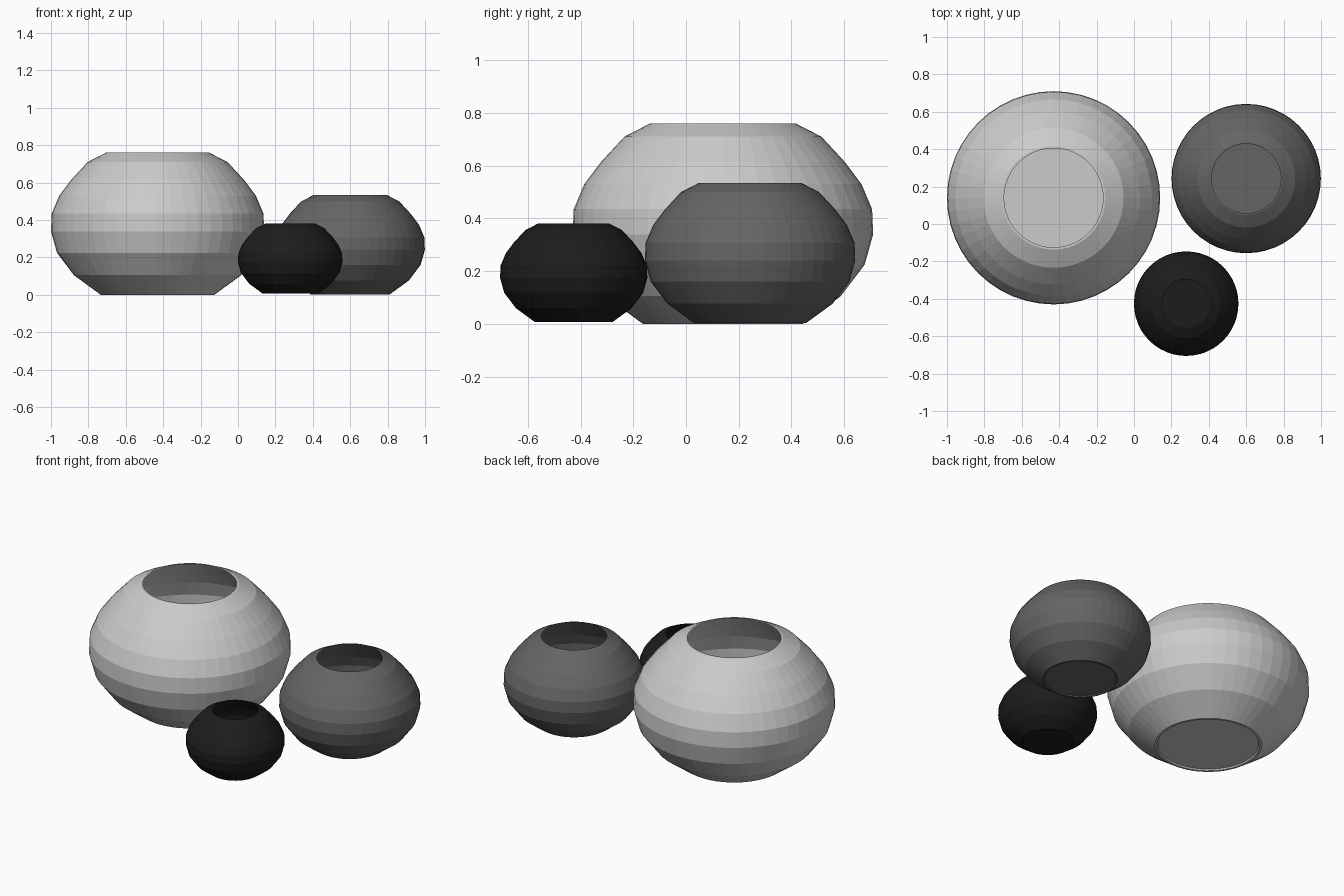
import bpy, bmesh, math

if "Cube" in bpy.data.objects:
    bpy.data.objects.remove(bpy.data.objects["Cube"])

SIDES = 48

# Outer profile (radius, height) of the largest vase, foot to rim
OUTER = [(0.303, 0.0), (0.447, 0.105), (0.538, 0.225), (0.57, 0.34),
         (0.566, 0.435), (0.526, 0.53), (0.462, 0.615), (0.374, 0.71), (0.277, 0.76)]
WALL = 0.012
# Thin inner wall, running from rim down to floor
INNER = [(r - WALL, z) for r, z in reversed(OUTER[1:])]
PROFILE = ([(0.285, 0.008), (0.29, 0.0)] + OUTER + INNER + [(0.305, 0.02)])


def vase(name, x, y, z, scale, grey=None):
    """Lathe the profile into a hollow round vase with a closed floor."""
    bm = bmesh.new()
    rings = []
    for r, h in PROFILE:
        rings.append([bm.verts.new((r * math.cos(2 * math.pi * i / SIDES),
                                    r * math.sin(2 * math.pi * i / SIDES), h))
                      for i in range(SIDES)])
    for a, b in zip(rings, rings[1:]):
        for i in range(SIDES):
            j = (i + 1) % SIDES
            bm.faces.new((a[i], a[j], b[j], b[i]))
    bm.faces.new(list(reversed(rings[0])))   # underside
    bm.faces.new(rings[-1])                  # inside floor
    bmesh.ops.recalc_face_normals(bm, faces=bm.faces)
    mesh = bpy.data.meshes.new(name)
    bm.to_mesh(mesh)
    bm.free()
    obj = bpy.data.objects.new(name, mesh)
    obj.location = (x, y, z)
    obj.scale = (scale, scale, scale)
    bpy.context.collection.objects.link(obj)
    if grey is not None:
        mat = bpy.data.materials.new(name + "_glaze")
        mat.diffuse_color = (grey, grey, grey, 1)
        mat.use_nodes = True
        mat.node_tree.nodes["Principled BSDF"].inputs["Base Color"].default_value = mat.diffuse_color
        mesh.materials.append(mat)
    return obj


vase("large_vase", -0.43, 0.14, 0.0, 1.0)
vase("medium_vase", 0.60, 0.243, 0.003, 0.70, 0.13)
vase("small_vase", 0.279, -0.426, 0.008, 0.49, 0.012)
